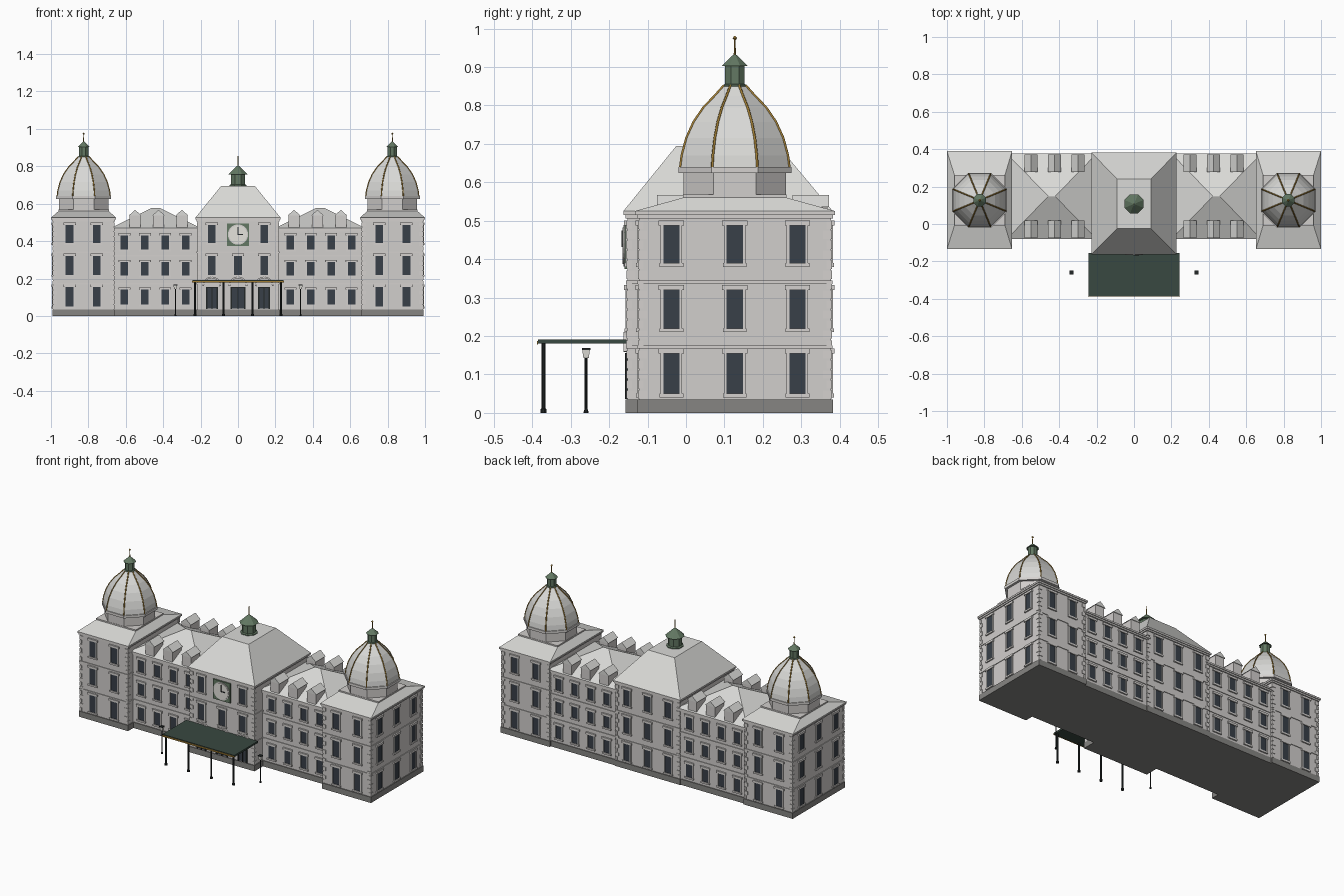
import bpy, bmesh, math
from mathutils import Matrix, Vector

cube = bpy.data.objects.get("Cube")
if cube:
    bpy.data.objects.remove(cube, do_unlink=True)


def material(name, *rgb):
    m = bpy.data.materials.new(name)
    m.use_nodes = True
    m.diffuse_color = (*rgb, 1)
    m.node_tree.nodes["Principled BSDF"].inputs["Base Color"].default_value = (*rgb, 1)
    return m


WALL = material("pale stone", .64, .62, .605)
TRIM = material("trim stone", .66, .64, .625)
ROOF = material("light roof", .7, .7, .68)
BASE = material("grey plinth", .24, .235, .225)
GLASS = material("dark glass", .04, .05, .065)
CANOPY = material("canopy green", .04, .065, .052)
COPPER = material("aged copper", .125, .19, .125)
GOLD = material("gold", .36, .21, .035)
IRON = material("black iron", .016, .02, .02)
WHITE = material("ivory white", .78, .77, .72)


class Part:
    """Collects simple solids into one named object."""

    def __init__(self, name, mat):
        self.name, self.mat, self.bm = name, mat, bmesh.new()

    def hip(self, low, z0, high, z1, m=Matrix()):
        # rectangles are (x0, x1, y0, y1)
        rings = [[self.bm.verts.new(m @ Vector((r[i], r[j], z)))
                  for i, j in ((0, 2), (1, 2), (1, 3), (0, 3))]
                 for r, z in ((low, z0), (high, z1))]
        self.skin(rings)
        return self

    def box(self, x0, x1, y0, y1, z0, z1, m=Matrix()):
        return self.hip((x0, x1, y0, y1), z0, (x0, x1, y0, y1), z1, m)

    def lathe(self, cx, cy, profile, n=8):
        # profile holds (distance to flat side, height)
        k = 1 / math.cos(math.pi / n)
        rings = [[self.bm.verts.new((cx + r * k * math.cos(a), cy + r * k * math.sin(a), z))
                  for a in [(i + .5) * math.tau / n for i in range(n)]]
                 for r, z in profile]
        self.skin(rings)
        return self

    def skin(self, rings):
        n = len(rings[0])
        for a, b in zip(rings, rings[1:]):
            for i in range(n):
                j = (i + 1) % n
                self.bm.faces.new((a[i], a[j], b[j], b[i]))
        self.bm.faces.new(rings[0][::-1])
        self.bm.faces.new(rings[-1])

    def finish(self):
        bmesh.ops.remove_doubles(self.bm, verts=self.bm.verts, dist=1e-5)
        bmesh.ops.recalc_face_normals(self.bm, faces=self.bm.faces)
        me = bpy.data.meshes.new(self.name)
        self.bm.to_mesh(me)
        self.bm.free()
        me.materials.append(self.mat)
        ob = bpy.data.objects.new(self.name, me)
        bpy.context.collection.objects.link(ob)
        return ob


def grow(r, d):
    return (r[0] - d, r[1] + d, r[2] - d, r[3] + d)


panes = Part("window_panes", GLASS)
frames = Part("window_frames", TRIM)
courses = Part("belt_courses_and_cornices", TRIM)
quoins = Part("corner_quoins", TRIM)
plinth = Part("plinth", BASE)


def window(x, y, angle, z0, z1, w=.042):
    m = Matrix.Translation((x, y, 0)) @ Matrix.Rotation(angle, 4, 'Z')
    h = w / 2
    panes.box(-h, h, -.003, .004, z0, z1, m)
    for s in (-1, 1):
        a, b = sorted((s * h, s * (h + .007)))
        frames.box(a, b, -.006, .004, z0, z1, m)
    frames.box(-h - .012, h + .012, -.009, .004, z1, z1 + .013, m)
    frames.box(-h - .01, h + .01, -.008, .004, z0 - .01, z0, m)


def block(name, r, top, belts):
    # wall mass with plinth, belts, cornice
    Part(name, WALL).box(*r, .035, top).finish()
    plinth.box(*grow(r, .005), 0, .035)
    for z in belts:
        courses.box(*grow(r, .004), z, z + .009)
    courses.box(*grow(r, .006), top - .014, top - .005)
    courses.box(*grow(r, .011), top - .005, top + .005)


def corner_quoins(r, top):
    for x in r[:2]:
        for y in r[2:]:
            for i in range(int((top - .05) / .026)):
                a, b = (.02, .011) if i % 2 else (.011, .02)
                z = .037 + i * .026
                quoins.box(x - a if x == r[1] else x - .003, x + .003 if x == r[1] else x + a,
                           y - b if y == r[3] else y - .003, y + .003 if y == r[3] else y + b,
                           z, z + .021)


TALL = ((.05, .155), (.22, .32), (.39, .487))
LOW = ((.06, .14), (.215, .287), (.355, .43))
CY = .127
DOME = ((.142, .638), (.138, .67), (.126, .715), (.107, .757), (.081, .795), (.052, .825), (.028, .852))

for s, side in ((-1, "right"), (1, "left")):
    def span(a, b, y0, y1):
        return (*sorted((s * a, s * b)), y0, y1)

    # corner pavilion
    r = span(.664, .988, -.122, .377)
    block(side + "_pavilion", r, .52, (.167, .336))
    corner_quoins(r, .52)
    for z0, z1 in TALL:
        for x in (.755, .9):
            window(s * x, r[2], 0, z0, z1)
            window(s * x, r[3], math.pi, z0, z1)
        for y in (-.038, .127, .29):
            window(s * .988, y, s * math.pi / 2, z0, z1)
    cx = s * .825
    ped = (cx - .135, cx + .135, CY - .135, CY + .135)
    Part(side + "_pavilion_roof", ROOF).hip(grow(r, .012), .525, ped, .56).finish()

    # dome with drum, ribs, lantern
    Part(side + "_dome_drum", WALL).box(*ped, .53, .568).lathe(cx, CY, ((.133, .56), (.133, .626))).finish()
    Part(side + "_dome_ring", TRIM).lathe(cx, CY, ((.147, .624), (.147, .64))).finish()
    Part(side + "_dome", ROOF).lathe(cx, CY, DOME).finish()
    cu = bpy.data.curves.new(side + "_dome_ribs", 'CURVE')
    cu.dimensions = '3D'
    cu.bevel_depth = .0035
    cu.bevel_resolution = 0
    cu.materials.append(GOLD)
    for i in range(8):
        a = (i + .5) * math.tau / 8
        sp = cu.splines.new('POLY')
        sp.points.add(len(DOME) - 1)
        for p, (d, z) in zip(sp.points, DOME):
            d /= math.cos(math.pi / 8)
            p.co = (cx + d * math.cos(a), CY + d * math.sin(a), z, 1)
    bpy.context.collection.objects.link(bpy.data.objects.new(side + "_dome_ribs", cu))
    Part(side + "_dome_lantern", COPPER).lathe(
        cx, CY, ((.03, .846), (.03, .853), (.025, .856), (.025, .902), (.033, .903), (.006, .93), (.001, .934))).finish()
    Part(side + "_dome_finial", GOLD).lathe(
        cx, CY, ((.003, .925), (.002, .97), (.006, .975), (.001, .981))).finish()

    # linking wing
    r = span(.21, .67, -.07, .366)
    block(side + "_wing", r, .465, (.168, .317))
    for z0, z1 in LOW:
        for x in (.28, .389, .498, .607):
            window(s * x, r[2], 0, z0, z1, .04)
            window(s * x, r[3], math.pi, z0, z1, .04)
    Part(side + "_wing_roof", ROOF).hip(
        grow(r, .01), .47, span(.42, .46, .146, .15), .578).finish()

    # gabled dormers, front and back
    cheeks = Part(side + "_dormers", WALL)
    gables = Part(side + "_dormer_roofs", ROOF)
    for x in (.3, .425, .55):
        for y0, y1 in ((-.072, .015), (.281, .368)):
            x0, x1 = s * x - .03, s * x + .03
            cheeks.box(x0, x1, y0, y1, .468, .538)
            gables.hip((x0 - .005, x1 + .005, y0 - .004, y1 + .004), .536,
                       (s * x, s * x, y0 - .004, y1 + .004), .567)
    cheeks.finish()
    gables.finish()

    # street lamp
    lx, ly = s * .335, -.26
    Part(side + "_lamp_post", IRON).lathe(lx, ly, ((.006, 0), (.003, .012), (.003, .145)), 6).finish()
    Part(side + "_lamp_glass", WHITE).hip(
        (lx - .007, lx + .007, ly - .007, ly + .007), .143,
        (lx - .01, lx + .01, ly - .01, ly + .01), .164).finish()
    Part(side + "_lamp_cap", IRON).box(lx - .011, lx + .011, ly - .011, ly + .011, .164, .169).finish()

# central block
r = (-.217, .217, -.152, .371)
block("central_block", r, .52, (.167, .336))
corner_quoins(r, .52)
for row, (z0, z1) in enumerate(TALL):
    for x in (-.14, 0, .14):
        window(x, r[3], math.pi, z0, z1)
        if row == 1 or (row == 2 and x):
            window(x, r[2], 0, z0, z1)
deck = (-.09, .09, -.025, .24)
Part("central_roof", ROOF).hip(grow(r, .011), .525, deck, .695).finish()
Part("central_cupola", COPPER).lathe(
    0, .107, ((.046, .69), (.046, .7), (.038, .704), (.038, .755), (.051, .757), (.008, .8), (.001, .805))).finish()
Part("central_finial", GOLD).lathe(0, .107, ((.003, .795), (.002, .85), (.001, .857))).finish()

# entrance doors with arched hoods
doors = Part("entrance_door_frames", IRON)
arches = Part("entrance_arches", TRIM)
for x in (-.14, 0, .14):
    w = .036 if x == 0 else .028
    panes.box(x - w, x + w, -.155, -.148, .04, .15)
    for a, b in ((-w - .004, -w + .004), (-.003, .003), (w - .004, w + .004)):
        doors.box(x + a, x + b, -.159, -.148, .036, .154)
    doors.box(x - w, x + w, -.159, -.148, .15, .156)
    steps = 10
    for i in range(steps):
        a = math.pi * (i + .5) / steps
        m = Matrix.Translation((x, 0, .16)) @ Matrix.Rotation(-a, 4, 'Y')
        arches.box(.041, .05, -.162, -.148, -.008, .008, m)
doors.finish()
arches.finish()

# clock
Part("clock_panel", COPPER).box(-.058, .058, -.16, -.152, .375, .495).finish()
turn = Matrix.Translation((0, 0, .435)) @ Matrix.Rotation(math.pi / 2, 4, 'X')
for name, mat, rad, y in (("clock_rim", TRIM, .054, .163), ("clock_face", WHITE, .048, .165)):
    p = Part(name, mat).lathe(0, 0, ((rad, .155), (rad, y)), 24)
    p.bm.transform(turn)
    p.finish()
hands = Part("clock_hands", IRON)
hands.box(-.003, .003, -.168, -.164, .432, .475)
hands.box(-.003, .028, -.168, -.164, .432, .438)
hands.finish()

# entrance canopy
Part("canopy_roof", CANOPY).box(-.244, .244, -.385, -.155, .18, .191).finish()
rim = Part("canopy_gold_rim", GOLD).box(-.246, .246, -.388, -.385, .178, .187)
rim.finish()
posts = Part("canopy_posts", IRON)
for x in (-.23, -.078, .078, .23):
    posts.lathe(x, -.371, ((.008, 0), (.008, .01), (.005, .012), (.005, .182)))
posts.finish()

for p in (panes, frames, courses, quoins, plinth):
    p.finish()
